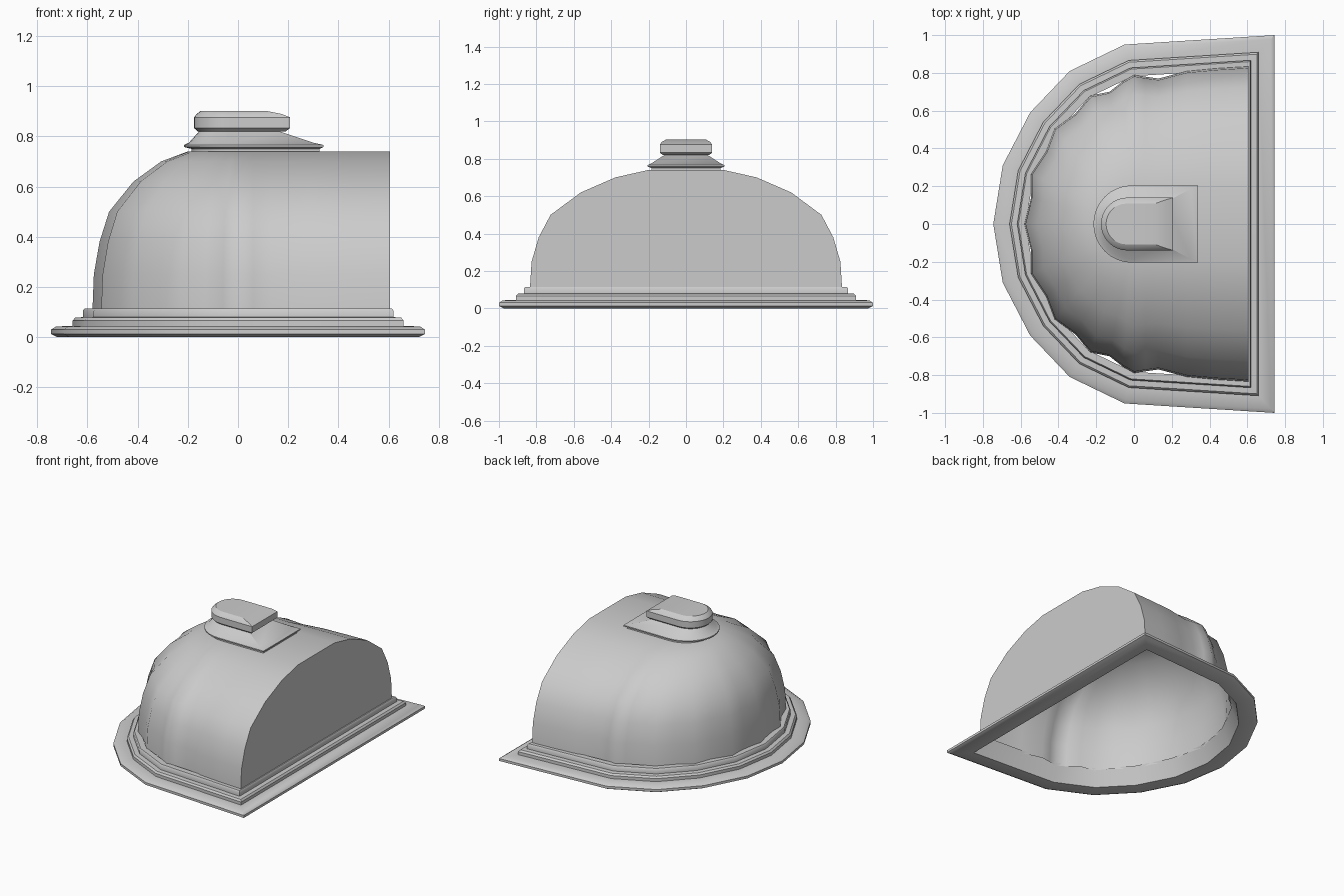
import bpy, bmesh, math
from mathutils import Vector

if "Cube" in bpy.data.objects:
    bpy.data.objects.remove(bpy.data.objects["Cube"])


def loft(name, rings, cap_top=False, cap_bottom=False, wrap=False, angle=35):
    """Skin a stack of closed rings of equal point count."""
    bm = bmesh.new()
    loops = [[bm.verts.new(p) for p in r] for r in rings]
    n = len(loops[0])
    pairs = list(zip(loops, loops[1:]))
    if wrap:
        pairs.append((loops[-1], loops[0]))
    for a, b in pairs:
        for i in range(n):
            j = (i + 1) % n
            bm.faces.new((a[i], a[j], b[j], b[i]))
    if cap_top:
        bm.faces.new(loops[-1])
    if cap_bottom:
        bm.faces.new(loops[0][::-1])
    bmesh.ops.recalc_face_normals(bm, faces=bm.faces)
    me = bpy.data.meshes.new(name)
    bm.to_mesh(me)
    bm.free()
    ob = bpy.data.objects.new(name, me)
    bpy.context.collection.objects.link(ob)
    bpy.ops.object.select_all(action='DESELECT')
    ob.select_set(True)
    bpy.context.view_layer.objects.active = ob
    bpy.ops.object.shade_smooth_by_angle(angle=math.radians(angle))
    return ob


def mirrored(half):
    """Half outline, front to back, last point on y = 0, mirrored over y."""
    return half + [(x, -y) for x, y in reversed(half[:-1])]


def inset(pts, d):
    """Mitred inward offset of a counter-clockwise outline."""
    out = []
    for i, p in enumerate(pts):
        p = Vector(p)
        e1 = (p - Vector(pts[i - 1])).normalized()
        e2 = (Vector(pts[(i + 1) % len(pts)]) - p).normalized()
        n1, n2 = Vector((-e1.y, e1.x)), Vector((-e2.y, e2.x))
        out.append(p + (n1 + n2) * d / (1 + n1.dot(n2)))
    return out


def d_ring(r, cx, xr, z, n=16):
    """D-shaped ring: half circle at the back, square at the front."""
    pts = [(xr, r, z)]
    for i in range(n + 1):
        a = math.pi / 2 + math.pi * i / n
        pts.append((cx + r * math.cos(a), r * math.sin(a), z))
    return pts + [(xr, -r, z)]


# Stepped base ring, open underneath
base = mirrored([(.745, 1), (-.05, .95), (-.34, .81), (-.55, .59), (-.695, .31), (-.745, 0)])
steps = [(.12, 0), (.025, 0), (0, .013), (0, .03), (.02, .043), (.085, .045), (.085, .066),
         (.095, .078), (.125, .08), (.125, .105), (.132, .115), (.17, .115)]
loft("stepped_base", [[(p.x, p.y, z) for p in inset(base, d)] for d, z in steps],
     wrap=True)

# Fluted half dome with a flat end wall: scalloped foot blends into a D-shaped crown
foot = mirrored([(.605, .835), (.44, .825), (.28, .81), (.13, .77), (.06, .78), (0, .79),
                 (-.06, .755), (-.13, .70), (-.23, .68), (-.31, .585), (-.42, .505),
                 (-.465, .385), (-.545, .265), (-.545, .14), (-.58, 0)])
crown = []
for x, y in foot:
    if x >= 0:
        crown.append((x, math.copysign(.2, y)))
    else:
        a = math.atan2(y, x)
        crown.append((.2 * math.cos(a), .2 * math.sin(a)))
levels = [(1, .10), (.985, .25), (.925, .38), (.825, .50), (.57, .62), (.28, .70), (0, .74)]
loft("fluted_dome",
     [[(c[0] + (f[0] - c[0]) * w, c[1] + (f[1] - c[1]) * w, z) for f, c in zip(foot, crown)]
      for w, z in levels], cap_top=True, angle=40)

# Flared collar on the crown
loft("crown_collar", [d_ring(.185, 0, .325, .73), d_ring(.185, 0, .325, .75),
                      d_ring(.205, -.01, .34, .758), d_ring(.205, -.01, .34, .766),
                      d_ring(.185, -.01, .30, .775), d_ring(.115, -.04, .165, .82),
                      d_ring(.115, -.04, .165, .83)],
     cap_top=True, cap_bottom=True, angle=30)

# Cap block with bevelled edges
loft("top_cap", [d_ring(.125, -.035, .19, .82), d_ring(.14, -.035, .207, .833),
                 d_ring(.14, -.035, .207, .876), d_ring(.13, -.035, .175, .889),
                 d_ring(.108, -.04, .11, .902)],
     cap_top=True, cap_bottom=True, angle=30)
